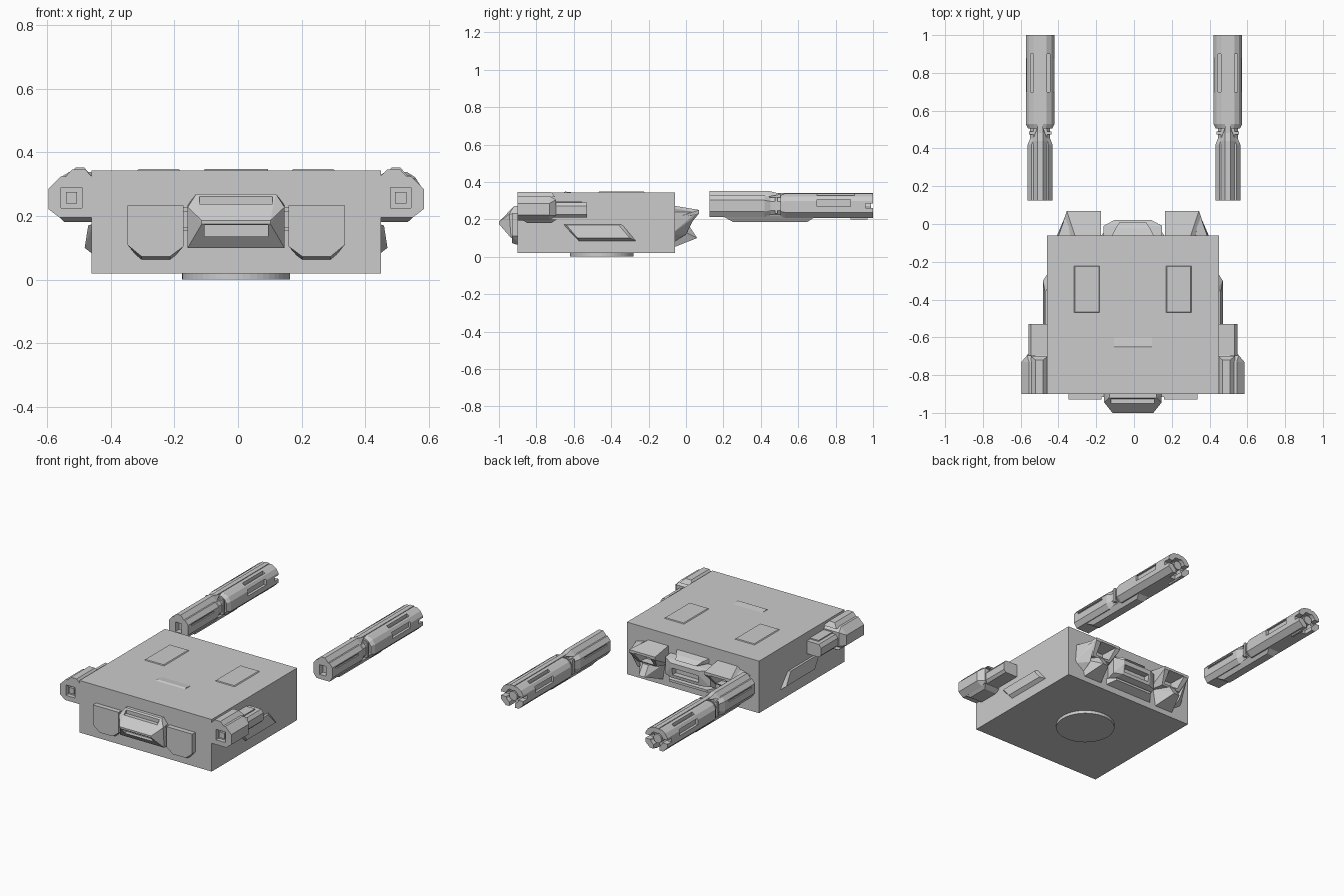
import bpy, bmesh, math
from mathutils import Matrix

cube = bpy.data.objects.get("Cube")
if cube:
    bpy.data.objects.remove(cube, do_unlink=True)

grey = bpy.data.materials.new("plain_grey")
grey.use_nodes = True
COLOUR = (0.6, 0.6, 0.6, 1)
grey.diffuse_color = COLOUR
grey.node_tree.nodes["Principled BSDF"].inputs["Base Color"].default_value = COLOUR
SHIFT = -0.006  # hull centre line


def add(name, bm, x=SHIFT):
    bmesh.ops.recalc_face_normals(bm, faces=bm.faces)
    me = bpy.data.meshes.new(name)
    bm.to_mesh(me)
    bm.free()
    me.materials.append(grey)
    ob = bpy.data.objects.new(name, me)
    ob.location.x = x
    bpy.context.collection.objects.link(ob)
    return ob


def hull(name, pts, x=SHIFT):
    """Convex solid round a few corner points."""
    bm = bmesh.new()
    for p in pts:
        bm.verts.new(p)
    bmesh.ops.convex_hull(bm, input=bm.verts)
    loose = [v for v in bm.verts if not v.link_faces]
    bmesh.ops.delete(bm, geom=loose, context='VERTS')
    bmesh.ops.dissolve_limit(bm, angle_limit=0.01, verts=bm.verts, edges=bm.edges)
    return add(name, bm, x)


def box(name, x0, x1, y0, y1, z0, z1, x=SHIFT):
    return hull(name, [(a, b, c) for a in (x0, x1) for b in (y0, y1) for c in (z0, z1)], x)


def cyl(name, r, centre, depth, axis='Z', x=SHIFT, seg=32):
    bm = bmesh.new()
    bmesh.ops.create_cone(bm, cap_ends=True, segments=seg, radius1=r, radius2=r, depth=depth)
    if axis == 'Y':
        bm.transform(Matrix.Rotation(math.pi / 2, 4, 'X'))
    bm.transform(Matrix.Translation(centre))
    return add(name, bm, x)


def tube(name, section, stations, x=SHIFT, cx=0, cz=0):
    """Sweep an x-z section along y; stations are (y, scale)."""
    pts = [(cx + px * s, y, cz + pz * s) for y, s in stations for px, pz in section]
    return hull(name, pts, x)


def cut(ob, *cutters):
    for c in cutters:
        m = ob.modifiers.new("cut", 'BOOLEAN')
        m.object, m.solver = c, 'EXACT'
        bpy.context.view_layer.objects.active = ob
        bpy.ops.object.modifier_apply(modifier=m.name)
        bpy.data.objects.remove(c, do_unlink=True)
    return ob


def pair(*obs):
    for ob in obs:
        ob.modifiers.new("mirror", 'MIRROR').use_axis = (True, False, False)


def both(pts):
    return [(s * px, py, pz) for s in (-1, 1) for px, py, pz in pts]


# Hull box, turntable ring and roof plates
box("main_hull", -.455, .455, -.9, -.06, .019, .343)
cyl("turntable_disc", .17, (0, -.45, .012), .024, seg=48)
pair(hull("roof_panel", [(a, b, .34) for a in (.173, .313) for b in (-.47, -.22)]
          + [(a, b, .348) for a in (.18, .306) for b in (-.465, -.225)]))
hull("roof_vent", [(a, b, .34) for a in (-.1, .1) for b in (-.66, -.57)]
     + [(a, -.645, .348) for a in (-.1, .1)])

# Front pads with cut lower corners
pad = [(.165, .233), (.342, .233), (.342, .11), (.297, .057), (.208, .057), (.165, .105)]
pair(hull("front_pad", [(px, -.88, pz) for px, pz in pad]
          + [(px, -.93, max(pz, .073)) for px, pz in pad]),
     box("pad_link", .14, .17, -.915, -.89, .155, .165),
     box("pad_link_upper", .14, .17, -.915, -.89, .215, .228))

# Front visor
visor = hull("front_visor", both([(.125, -.89, .27), (.125, -.92, .27), (.152, -.89, .235),
                                  (.152, -.945, .228), (.152, -.89, .1), (.152, -.935, .1),
                                  (.108, -1, .186), (.108, -1, .175)]))
cut(visor, box("upper_slot", -.115, .115, -1, -.925, .238, .262),
    hull("lower_slot", both([(.1, -1, .172), (.1, -.94, .172), (.1, -1, .135), (.1, -.94, .135)])))

# Side skirts, leaning out towards the bottom
pair(hull("side_skirt", [(.45, -.66, .175), (.45, -.34, .175), (.45, -.26, .08), (.45, -.57, .08),
                         (.465, -.64, .17), (.465, -.36, .17),
                         (.476, -.3, .1), (.476, -.58, .1)]))

# Side pods: front block, rear barrel, underside keel and recessed nose
pod_shape = [(.44, .325), (.55, .325), (.59, .285), (.59, .222), (.555, .195), (.44, .195)]
pod = hull("side_pod", [(px, y, pz) for px, pz in pod_shape for y in (-.9, -.73)]
           + [(.56, -.695, .305), (.56, -.695, .22), (.44, -.695, .305), (.44, -.695, .22)])
cut(pod, box("nose_recess", .485, .55, -.93, -.875, .225, .29))
pair(pod,
     hull("pod_ridge", [(px, y, .32) for px in (.45, .54) for y in (-.9, -.7)]
          + [(px, y, .347) for px in (.475, .515) for y in (-.9, -.72)]),
     hull("pod_keel", [(px, y, .2) for px in (.45, .56) for y in (-.88, -.69)]
          + [(px, y, .181) for px in (.45, .54) for y in (-.85, -.72)]),
     tube("pod_barrel", [(-.05, .04), (.035, .04), (.05, .02), (.05, -.025), (.035, -.04), (-.05, -.04)],
          [(-.72, 1), (-.53, 1)], cx=.503, cz=.25),
     box("pod_rail", .45, .515, -.72, -.56, .27, .297),
     box("pod_core", .5, .535, -.89, -.86, .24, .275))

# Rear thrusters: scooped upper block, flared cheek and lower spike
upper = hull("thruster_block", [(.17, -.08, .275), (.3, -.08, .275), (.17, 0, .25), (.34, 0, .25),
                                (.17, .07, .25), (.35, .07, .25), (.17, .07, .232), (.35, .07, .232),
                                (.17, -.08, .15), (.35, -.08, .15), (.4, -.08, .2), (.2, .01, .16),
                                (.33, .01, .16)])
cut(upper, hull("thruster_scoop", [(px, .09, pz) for px in (.2, .32) for pz in (.17, .237)]
                + [(px, -.03, pz) for px in (.22, .3) for pz in (.17, .225)]))
pair(upper,
     hull("thruster_cheek", [(.4, -.08, .24), (.41, -.08, .12), (.34, -.08, .07), (.33, -.08, .26),
                             (.35, .06, .24), (.34, .0, .12), (.36, .03, .2)]),
     hull("thruster_spike", [(.18, -.08, .17), (.37, -.08, .17), (.2, -.08, .045), (.34, -.08, .045),
                             (.25, .06, .1), (.29, .06, .1), (.25, .02, .16), (.29, .02, .16)]))

# Rear centre hatch between the thrusters
hatch = hull("rear_hatch", both([(.155, -.08, .235), (.155, -.01, .225), (.1, .02, .215),
                                 (.1, .02, .185), (.155, -.01, .12), (.155, -.08, .09),
                                 (.1, .01, .12)]))
cut(hatch, box("hatch_slot", -.09, .09, -.02, .05, .14, .185))
hull("hatch_ledge", both([(.12, -.08, .27), (.09, -.02, .255), (.12, -.08, .235), (.07, .01, .235)]))
hull("hatch_sill", both([(.18, -.08, .1), (.13, -.01, .095), (.13, -.01, .08), (.18, -.08, .05)]))

# Detached long guns behind the hull
GUN, GZ = .497, .272
rear_shape = [(s * px, pz) for s in (-1, 1) for px, pz in
              ((.035, .066), (.06, .05), (.076, .025), (.076, -.035), (.045, -.065))]
rear = tube("gun_rear_casing", rear_shape, [(.505, .85), (.53, 1), (1, 1)], 0, GUN, GZ)
cut(rear, cyl("bore", .045, (GUN, 1, GZ), .14, 'Y', 0, 12),
    box("muzzle_notch", GUN - .02, GUN + .02, .94, 1.1, .15, GZ, 0),
    box("side_gap", GUN - .1, GUN + .1, .96, 1.1, GZ - .012, GZ + .012, 0))
for s in (-1, 1):
    a, b = sorted((GUN + s * .06, GUN + s * .1))
    cut(rear, box("side_slot", a, b, .7, .88, .268, .305, 0))
    a, b = sorted((GUN + s * .036, GUN + s * .052))
    cut(rear, box("top_slot", a, b, .7, .9, .317, .37, 0))

front_shape = [(s * px, pz) for s in (-1, 1) for px, pz in
               ((.045, .055), (.066, .03), (.066, -.03), (.045, -.06))]
front = tube("gun_front_casing", front_shape, [(.125, 1), (.42, 1), (.46, .75)], 0, GUN, GZ)
cut(front, box("front_notch", GUN - .022, GUN + .022, .08, .16, .24, .3, 0))
for s in (-1, 1):
    a, b = sorted((GUN + s * .058, GUN + s * .1))
    cut(front, box("front_groove", a, b, .16, .38, .285, .295, 0))
pair(rear, front,
     tube("gun_neck", front_shape, [(.42, .8), (.54, .8)], 0, GUN, GZ),
     box("gun_collar", GUN - .06, GUN + .06, .475, .49, .23, .32, 0),
     cyl("gun_muzzle", .028, (GUN, .95, GZ), .08, 'Y', 0, 12),
     hull("gun_front_ridge", [(GUN + px, y, .32) for px in (-.042, .042) for y in (.125, .44)]
          + [(GUN + px, y, .352) for px in (-.014, .014) for y in (.125, .44)]
          + [(GUN + px, .51, .335) for px in (-.014, .014)], 0),
     box("gun_spine", GUN - .014, GUN + .014, .44, 1, .31, .342, 0),
     hull("gun_keel", [(GUN + px, y, .22) for px in (-.045, .045) for y in (.19, .7)]
          + [(GUN + px, y, .187) for px in (-.025, .025) for y in (.25, .65)], 0),
     box("gun_tail_lug", GUN - .035, GUN - .022, .88, .97, .198, .215, 0))
